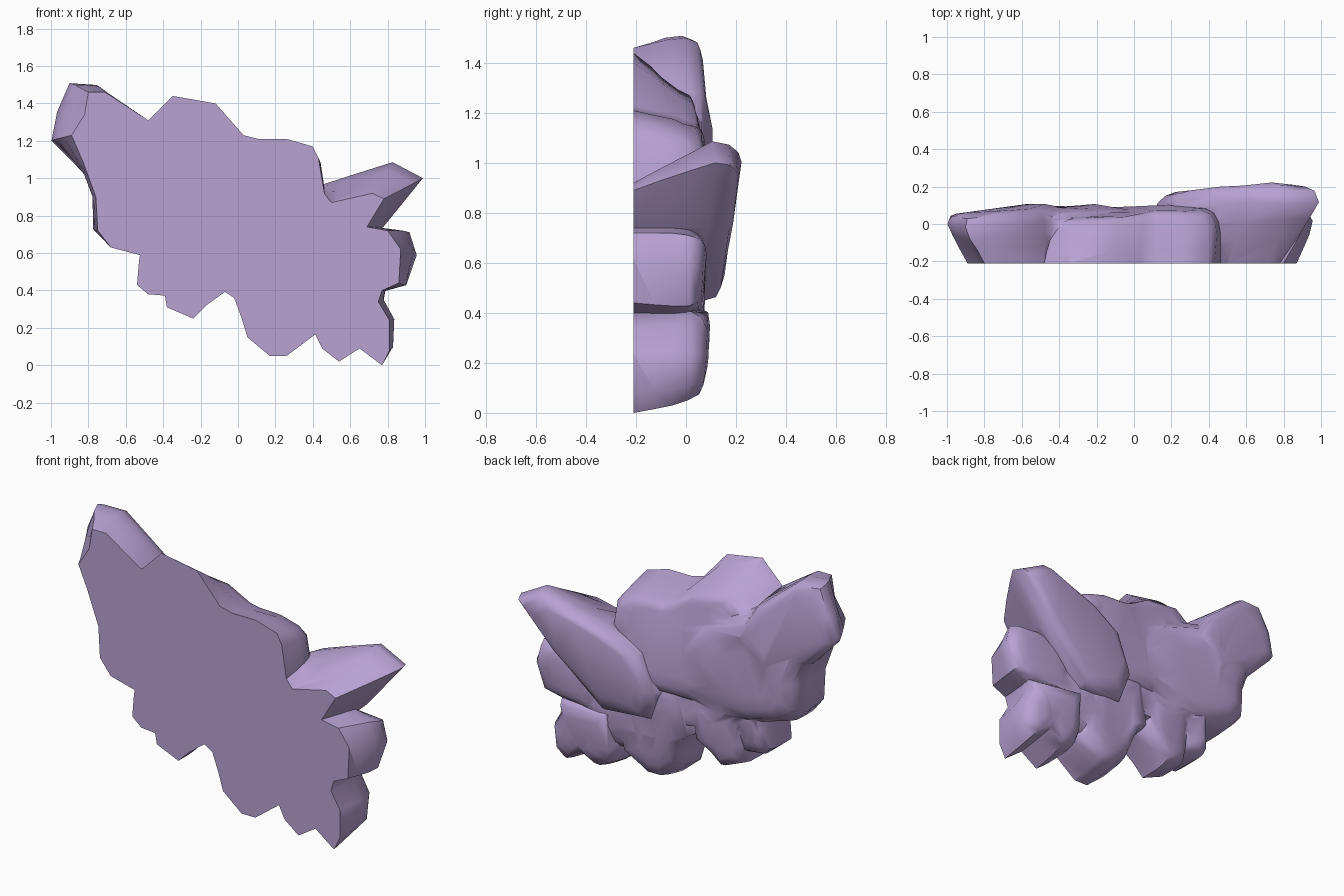
import bpy, bmesh, math
from mathutils import Matrix, Vector, noise

cube = bpy.data.objects.get("Cube")
if cube:
    bpy.data.objects.remove(cube, do_unlink=True)

# Single lilac colour
lilac = bpy.data.materials.new("lilac stone")
lilac.use_nodes = True
colour = (0.48, 0.36, 0.65, 1)
lilac.diffuse_color = colour
bsdf = lilac.node_tree.nodes["Principled BSDF"]
bsdf.inputs["Base Color"].default_value = colour
bsdf.inputs["Roughness"].default_value = 0.8

FRONT = -0.21
# Depth fraction and inset of each ring, from the front to the rounded back
PROFILE = [(0, 0), (.3, 0), (.55, .01), (.78, .07), (.93, .2), (1, .42), (1.03, .7)]

lobes = bpy.data.collections.new("lobes")
bpy.context.scene.collection.children.link(lobes)


def add_mesh(name, bm, collection):
    bmesh.ops.recalc_face_normals(bm, faces=bm.faces)
    mesh = bpy.data.meshes.new(name)
    bm.to_mesh(mesh)
    bm.free()
    mesh.materials.append(lilac)
    obj = bpy.data.objects.new(name, mesh)
    collection.objects.link(obj)
    return obj


def lobe(name, front, back=None, depth=0.05, rounding=1.0, slope_x=0.0, slope_z=0.0,
         collection=lobes):
    """Lump whose front outline morphs into a rounded back outline."""
    back = back or front
    count = len(front)
    bm = bmesh.new()
    mid_f = sum((Vector(p) for p in front), Vector((0, 0))) / count
    mid_b = sum((Vector(p) for p in back), Vector((0, 0))) / count
    # Spare stock in front, sliced off flat later
    stock = FRONT - .03 - .008 * len(lobes.objects)
    rings = [[bm.verts.new((x, stock, z)) for x, z in front]]
    for t, inset in PROFILE:
        blend = min(t / 0.8, 1)
        mid = mid_f.lerp(mid_b, blend)
        ring = []
        for f, b in zip(front, back):
            p = Vector(f).lerp(Vector(b), blend)
            p = p.lerp(mid, inset * rounding)
            y = FRONT + (depth - FRONT) * t
            y += t * (slope_x * (p.x - mid.x) + slope_z * (p.y - mid.y))
            if t > 0.5:
                y += 0.025 * noise.noise(Vector((p.x, t, p.y)) * 4)
            ring.append(bm.verts.new((p.x, y, p.y)))
        rings.append(ring)
    # Skin between the rings, then close both ends
    for a, b in zip(rings, rings[1:]):
        for i in range(count):
            j = (i + 1) % count
            bm.faces.new((a[i], a[j], b[j], b[i]))
    caps = [bm.faces.new(rings[0]), bm.faces.new(rings[-1])]
    bmesh.ops.triangulate(bm, faces=caps)
    return add_mesh(name, bm, collection)


# Broad middle that ties the lobes together
body = lobe("stone_body",
            [(-.7, .8), (-.72, 1.2), (-.48, 1.25), (0, 1.13), (.4, 1.02), (.46, .84),
             (.7, .7), (.76, .45), (.6, .2), (.2, .2), (-.05, .45), (-.35, .48)],
            depth=.055, rounding=.4, collection=bpy.context.scene.collection)

# Upper lobes
lobe("upper_right_lobe",
     [(-.87, 1.2), (-.7, 1.38), (-.48, 1.28), (-.1, 1.1), (.1, .9), (.05, .62), (-.2, .56),
      (-.45, .57), (-.68, .63), (-.75, .72), (-.76, .9)],
     [(-.88, 1.14), (-.7, 1.34), (-.46, 1.24), (-.1, 1.12), (.13, .9), (.08, .62), (-.2, .55),
      (-.45, .57), (-.69, .64), (-.79, .73), (-.79, .9)], depth=.085, rounding=.85)
lobe("right_horn",
     [(-.89, 1.23), (-.82, 1.34), (-.8, 1.46), (-.71, 1.46), (-.48, 1.31), (-.36, 1.1),
      (-.5, .9), (-.79, 1.0)],
     [(-1.01, 1.2), (-.98, 1.36), (-.91, 1.52), (-.76, 1.51), (-.47, 1.28), (-.34, 1.08),
      (-.5, .85), (-.83, 1.02)], depth=.07, rounding=.5, slope_z=-.06, slope_x=.05)
lobe("crown_lobe",
     [(-.49, 1.3), (-.35, 1.44), (-.12, 1.4), (.03, 1.23), (.11, 1.21), (.26, 1.21),
      (.4, 1.17), (.43, 1.11), (.46, .93), (.48, .84), (.35, .6), (-.1, .6), (-.45, .8)],
     [(-.5, 1.18), (-.34, 1.3), (-.1, 1.27), (.05, 1.18), (.12, 1.16), (.27, 1.16),
      (.4, 1.12), (.45, 1.07), (.47, .93), (.47, .84), (.35, .6), (-.1, .6), (-.45, .8)],
     depth=.065, slope_z=-.09, slope_x=.04, rounding=.55)

# Swept wing lying across the back
lobe("left_wing",
     [(.2, .65), (.3, .8), (.46, .92), (.5, .87), (.72, .92), (.78, .89), (.69, .74),
      (.5, .55), (.3, .5)],
     [(.09, .62), (.2, .85), (.44, .97), (.62, 1.03), (.84, 1.1), (1.01, 1.01), (.79, .74),
      (.45, .43), (.15, .44)], depth=.175, rounding=.45, slope_x=.03, slope_z=.12)

# Lower lobes
lobe("left_side_lobe",
     [(.69, .74), (.8, .72), (.87, .62), (.86, .44), (.77, .4), (.5, .38), (.48, .7)],
     [(.69, .75), (.93, .72), (.97, .59), (.91, .42), (.78, .39), (.5, .38), (.48, .7)],
     depth=.07, rounding=.8)
lobe("left_foot",
     [(.77, .4), (.75, .34), (.81, .24), (.81, .08), (.77, 0), (.65, .09), (.54, .02),
      (.45, .09), (.41, .17), (.42, .45)],
     [(.8, .42), (.79, .36), (.85, .25), (.84, .1), (.77, .04), (.65, .12), (.54, .06),
      (.44, .11), (.41, .19), (.42, .45)], depth=.08, slope_z=.08)
lobe("middle_foot",
     [(.42, .17), (.26, .05), (.17, .05), (.05, .15), (.02, .25), (-.02, .36), (-.08, .4),
      (-.02, .65), (.45, .6)],
     [(.42, .19), (.26, .09), (.17, .09), (.05, .18), (.02, .27), (-.02, .37), (-.08, .42),
      (-.02, .75), (.45, .7)], depth=.055, slope_z=.08, rounding=.8)
lobe("right_foot",
     [(-.06, .4), (-.17, .32), (-.24, .25), (-.38, .31), (-.4, .42), (-.38, .7), (-.05, .65)],
     depth=.045, slope_z=.1, rounding=.9)
lobe("right_side_lobe",
     [(-.36, .37), (-.48, .38), (-.54, .43), (-.53, .55), (-.5, .75), (-.25, .65)],
     depth=.035, slope_z=.1, rounding=.9)

# Block that slices the front flat
bm = bmesh.new()
bmesh.ops.create_cube(bm, size=1, matrix=Matrix.Translation((0, FRONT - .5, .8))
                      @ Matrix.Diagonal((3, 1, 3, 1)))
slicer = add_mesh("front_slicer", bm, bpy.context.scene.collection)
slicer.hide_render = True

# Merge the lobes into one skin
merge = body.modifiers.new("merge lobes", "BOOLEAN")
merge.operation = "UNION"
merge.operand_type = "COLLECTION"
merge.collection = lobes
merge.solver = "EXACT"
cut = body.modifiers.new("flatten front", "BOOLEAN")
cut.operation = "DIFFERENCE"
cut.object = slicer
cut.solver = "EXACT"
bpy.ops.object.select_all(action="DESELECT")
body.select_set(True)
bpy.context.view_layer.objects.active = body
for modifier in (merge.name, cut.name):
    bpy.ops.object.modifier_apply(modifier=modifier)
for helper in list(lobes.objects) + [slicer]:
    bpy.data.objects.remove(helper, do_unlink=True)
bpy.data.collections.remove(lobes)
bpy.ops.object.shade_smooth_by_angle(angle=math.radians(50))
